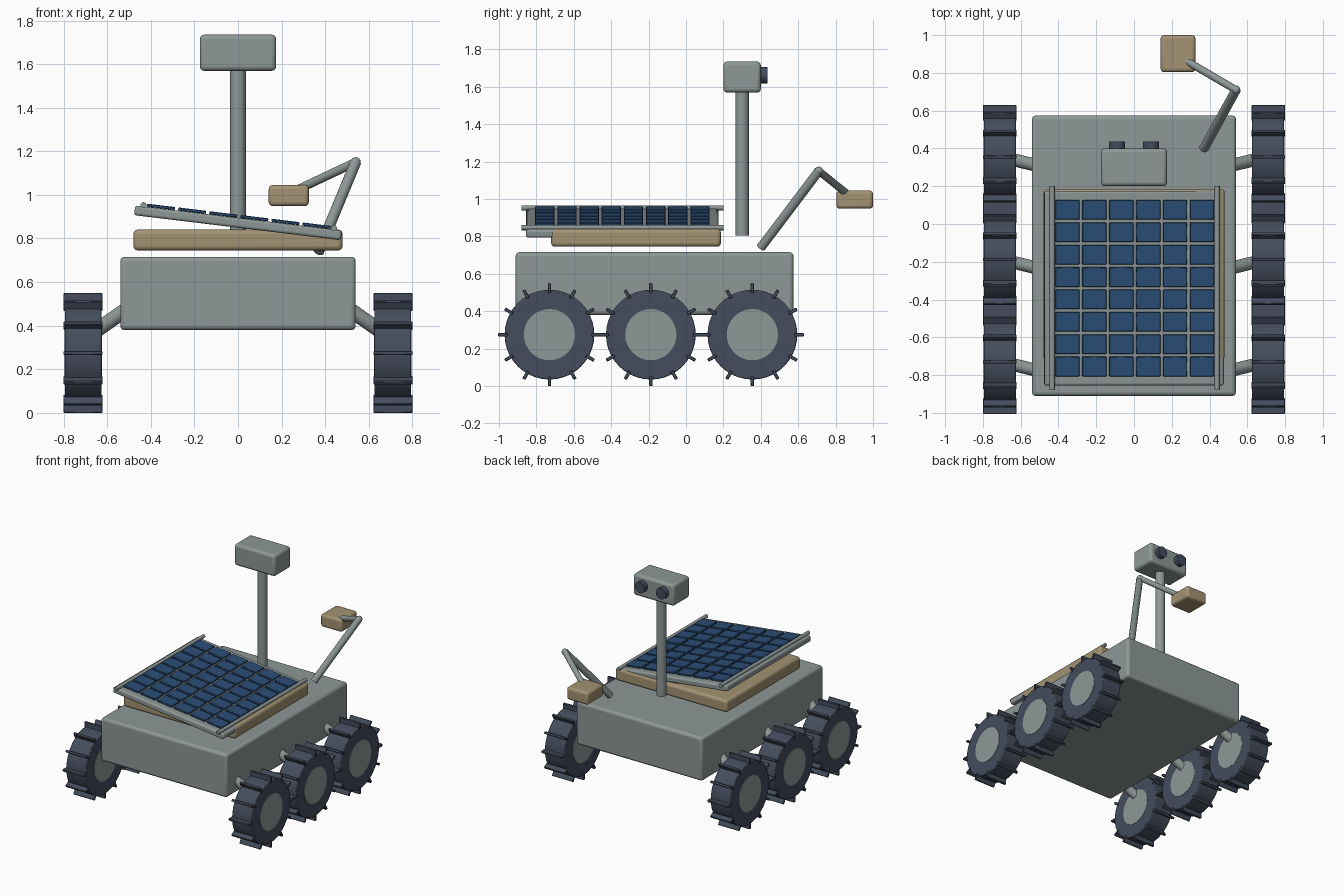
import bpy
import math
from mathutils import Vector, Matrix

cube = bpy.data.objects.get("Cube")
if cube:
    bpy.data.objects.remove(cube, do_unlink=True)


def material(name, rgb):
    m = bpy.data.materials.new(name)
    m.use_nodes = True
    m.diffuse_color = (*rgb, 1)
    m.node_tree.nodes["Principled BSDF"].inputs["Base Color"].default_value = (*rgb, 1)
    return m


GREY = material("grey_metal", (0.27, 0.31, 0.31))
GOLD = material("gold_foil", (0.36, 0.29, 0.17))
DARK = material("dark_rubber", (0.058, 0.073, 0.108))
BLUE = material("solar_blue", (0.024, 0.075, 0.18))


def finish(name, mat, bevel=0, segments=3):
    o = bpy.context.object
    o.name = name
    o.data.materials.append(mat)
    if bevel:
        b = o.modifiers.new("rounded_edges", "BEVEL")
        b.width = bevel
        b.segments = segments
    bpy.ops.object.shade_smooth_by_angle(angle=math.radians(35))
    return o


def box(name, center, size, mat, bevel=0, segments=3):
    bpy.ops.mesh.primitive_cube_add(size=1)
    bpy.context.object.data.transform(Matrix.Diagonal((*size, 1)))
    bpy.context.object.location = center
    return finish(name, mat, bevel, segments)


def tube(name, start, end, radius, mat, sides=24, bevel=0):
    a, b = Vector(start), Vector(end)
    bpy.ops.mesh.primitive_cylinder_add(vertices=sides, radius=radius, depth=(b - a).length)
    o = bpy.context.object
    o.location = (a + b) / 2
    o.rotation_euler = (b - a).to_track_quat("Z", "Y").to_euler()
    return finish(name, mat, bevel, 2)


# Chassis and equipment deck
box("chassis", (0, -0.168, 0.548), (1.08, 1.485, 0.336), GREY, 0.02)
box("deck", (0, -0.267, 0.793), (0.96, 0.907, 0.096), GOLD, 0.02)

# Wheels with hubs, tread lugs and suspension struts
for side, label in ((1, "left"), (-1, "right")):
    for y, row in ((0.355, "front"), (-0.188, "middle"), (-0.73, "back")):
        tag = f"{label}_{row}"
        z = 0.275
        tube(f"wheel_{tag}", (side * 0.626, y, z), (side * 0.794, y, z), 0.24, DARK, 40, 0.006)
        tube(f"hub_{tag}", (side * 0.624, y, z), (side * 0.797, y, z), 0.137, GREY, 32)
        for i in range(12):
            a = i * math.tau / 12
            lug = box(f"lug_{tag}_{i}",
                      (side * 0.711, y + 0.25 * math.sin(a), z + 0.25 * math.cos(a)),
                      (0.178, 0.018, 0.05), DARK, 0.003, 1)
            lug.rotation_euler.x = -a
        tube(f"strut_{tag}", (side * 0.44, y - 0.063, 0.525),
             (side * 0.70, y, 0.343), 0.034, GREY)

# Tilted solar panel: parts are placed in panel space, then tilted together
tilt = Matrix.Translation((0, -0.34, 0.872)) @ Matrix.Rotation(math.radians(6.9), 4, "Y")
panel_parts = [box("solar_panel", (0, 0, 0), (0.955, 1.03, 0.045), GREY, 0.012)]
for col in range(6):
    for row in range(8):
        panel_parts.append(box(f"solar_cell_{col}_{row}",
                               ((col - 2.5) * 0.1435, (row - 3.5) * 0.1185, 0.03),
                               (0.129, 0.104, 0.014), BLUE, 0.003, 1))
for x, label in ((0.44, "left"), (-0.44, "right")):
    panel_parts.append(tube(f"panel_rail_{label}", (x, -0.54, 0.028), (x, 0.54, 0.028),
                            0.014, GREY, 16))
bpy.context.view_layer.update()
for part in panel_parts:
    part.matrix_world = tilt @ part.matrix_world

# Mast and camera head
tube("mast", (0, 0.3, 0.805), (0, 0.3, 1.60), 0.036, GREY)
box("camera_head", (0, 0.3, 1.652), (0.35, 0.2, 0.166), GREY, 0.02)
for x, label in ((0.09, "left"), (-0.09, "right")):
    tube(f"camera_lens_{label}", (x, 0.38, 1.662), (x, 0.437, 1.662), 0.043, DARK, 24)

# Jointed arm with instrument box
elbow = (0.54, 0.71, 1.15)
tube("upper_arm", (0.37, 0.40, 0.74), elbow, 0.025, GREY)
tube("forearm", elbow, (0.275, 0.865, 1.025), 0.02, GREY)
bpy.ops.mesh.primitive_uv_sphere_add(segments=20, ring_count=12, radius=0.023, location=elbow)
finish("elbow_joint", GREY)
box("instrument_box", (0.233, 0.902, 0.997), (0.184, 0.196, 0.097), GOLD, 0.018)
